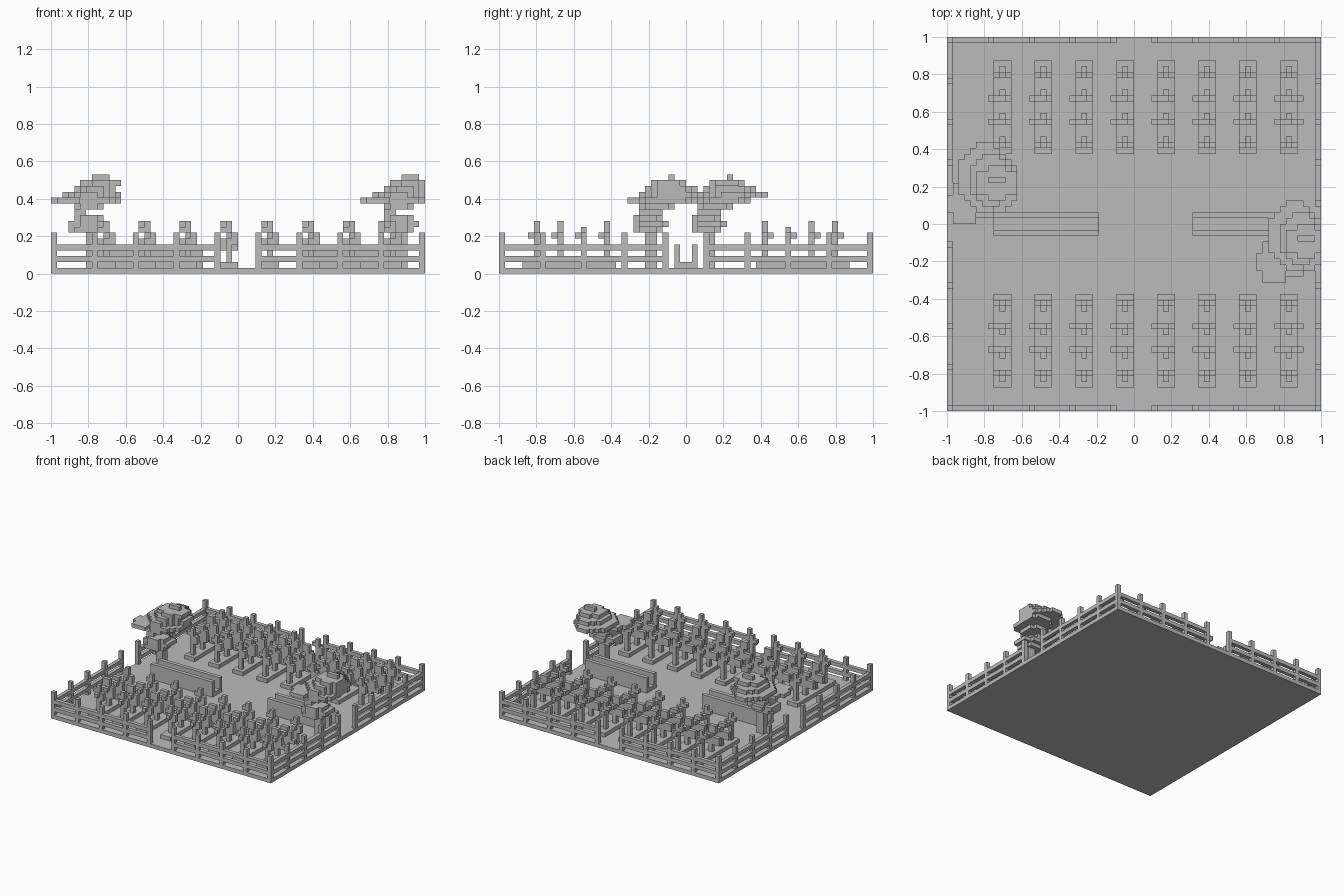
import bpy, bmesh
from mathutils import Matrix, Vector

if "Cube" in bpy.data.objects:
    bpy.data.objects.remove(bpy.data.objects["Cube"])

U = 2 / 64      # one block
N = 64          # blocks per side

stone = bpy.data.materials.new("plain_grey")
stone.use_nodes = True
GREY = (0.5, 0.5, 0.5, 1)
stone.diffuse_color = GREY
stone.node_tree.nodes["Principled BSDF"].inputs["Base Color"].default_value = GREY


def box(bm, xs, ys, zs):
    """Add a box covering inclusive block ranges, clipped to the plot."""
    spans = [(max(a, 0), min(b, N - 1) + 1) for a, b in (xs, ys, zs)]
    size = Vector([(b - a) * U for a, b in spans])
    if min(size) <= 0:
        return
    mid = Vector([(a + b) / 2 * U for a, b in spans]) - Vector((1, 1, 0))
    bmesh.ops.create_cube(bm, size=1,
                          matrix=Matrix.Translation(mid) @ Matrix.Diagonal((*size, 1)))


def finish(name, bm):
    mesh = bpy.data.meshes.new(name)
    bm.to_mesh(mesh)
    bm.free()
    mesh.materials.append(stone)
    obj = bpy.data.objects.new(name, mesh)
    bpy.context.collection.objects.link(obj)


# Ground slab
bm = bmesh.new()
box(bm, (0, N - 1), (0, N - 1), (0, 0))
finish("ground", bm)

# Fences: posts and two rails per half, with a gateway in every side
for name, along_x, line in (("front_fence", True, 0), ("back_fence", True, N - 1),
                            ("right_fence", False, 0), ("left_fence", False, N - 1)):
    bm = bmesh.new()

    def piece(span, zs):
        edge = (line, line)
        box(bm, span if along_x else edge, edge if along_x else span, zs)

    for start in (0, 35):
        for k in range(5):
            post = start + 7 * k
            piece((post, post), (1, 6))
            if k < 4:
                for z in (2, 4):
                    piece((post + 1, post + 6), (z, z))
    finish(name, bm)


def plant(bm, cx, row, kind, flip):
    """One crop: stem, side leaves and a lopsided head."""
    def part(xs, ys, zs):
        if flip:
            ys = (N - 1 - ys[1], N - 1 - ys[0])
        box(bm, (cx + xs[0], cx + xs[1]), ys, zs)

    here = (row, row)
    part((0, 0), here, (2, 6))
    part((0, 0), (row - 1, row - 1), (6, 6))
    if kind == "tall":
        part((-1, 0), here, (7, 7))
        part((0, 0), here, (8, 8))
        part((1, 1), here, (5, 6))
    else:
        part((-2, -1), here, (4, 5))
        part((1, 1), here, (4, 6))
        part((-1, 0), here, (7, 8 if row == 10 else 7))
        if cx == 58:
            part((2, 2), here, (4, 4))


# Crop beds on both sides of the path
for side, flip in (("front", False), ("back", True)):
    beds, crops = bmesh.new(), bmesh.new()
    for i in range(8):
        cx = 9 + 7 * i
        box(beds, (cx - 1, cx + 1), (44, 59) if flip else (4, 19), (1, 1))
        for row, kind in ((6, "tall"), (10, "broad"), (14, "broad"), (18, "tall")):
            plant(crops, cx, row, kind, flip)
    finish(side + "_beds", beds)
    finish(side + "_crops", crops)

# Water troughs
for name, x in (("right_trough", 8), ("left_trough", 42)):
    bm = bmesh.new()
    for y in (30, 33):
        box(bm, (x, x + 17), (y, y), (1, 4))
    box(bm, (x, x + 17), (31, 32), (1, 1))
    finish(name, bm)


def leaf_layer(bm, z, xs, ys, dx, dy):
    """A rounded one-block-thick disc made of strips."""
    cx, rx = (xs[0] + xs[1]) / 2, (xs[1] - xs[0] + 1) / 2
    cy, ry = (ys[0] + ys[1]) / 2, (ys[1] - ys[0] + 1) / 2
    for y in range(ys[0], ys[1] + 1):
        half = rx * max(0.1, 1 - ((y - cy) / ry) ** 2) ** 0.5
        lo, hi = round(cx - half + 0.5), round(cx + half - 0.5)
        if hi >= lo:
            box(bm, (lo + dx, hi + dx), (y + dy, y + dy), (z, z))


# Trees: trunk, low tuft, side tuft and the main crown
LAYERS = [
    (7, (3, 8), (33, 37)), (8, (3, 9), (33, 38)), (9, (4, 8), (33, 37)),
    (10, (4, 5), (34, 37)), (11, (4, 8), (34, 39)),
    (12, (0, 5), (32, 38)), (12, (4, 11), (34, 42)),
    (13, (2, 10), (34, 45)), (13, (5, 11), (36, 43)),
    (14, (4, 10), (35, 43)), (15, (5, 11), (36, 41)), (16, (7, 9), (39, 39)),
]
for name, dx, dy in (("right_tree", 0, 0), ("left_tree", 53, -10)):
    bm = bmesh.new()
    box(bm, (6 + dx, 7 + dx), (35 + dy, 36 + dy), (1, 6))
    for z, xs, ys in LAYERS:
        leaf_layer(bm, z, xs, ys, dx, dy)
    finish(name, bm)
